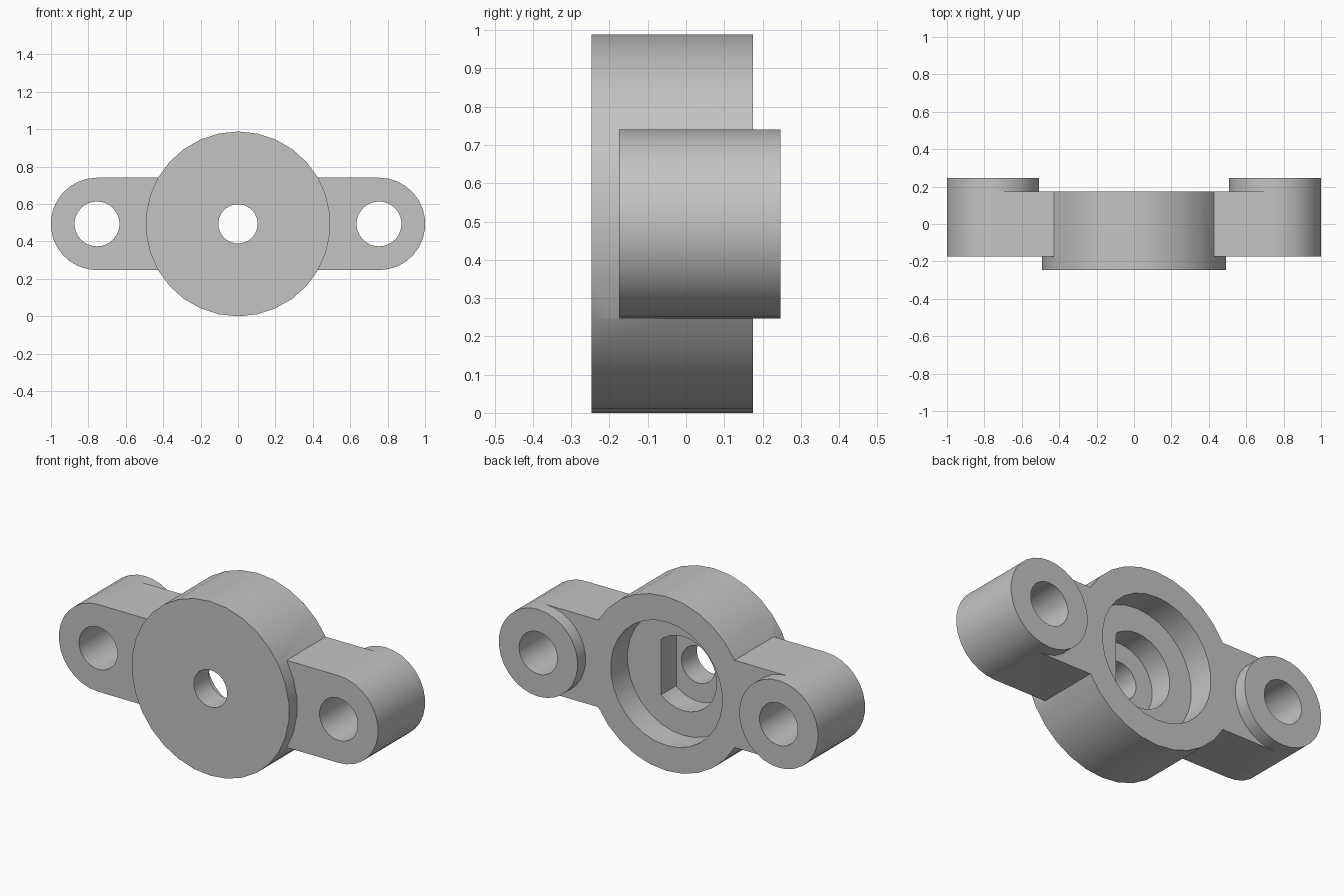
import bpy, bmesh, math
from mathutils import Vector

cube = bpy.data.objects.get("Cube")
if cube:
    bpy.data.objects.remove(cube, do_unlink=True)

MID = 0.494            # height of the main axis, equal to the hub radius
EAR_X, EAR_R = 0.754, 0.247
FRONT, BACK = -0.247, 0.175
EAR_FRONT, EAR_BACK = -0.175, 0.247

grey = bpy.data.materials.new("plain grey")
grey.use_nodes = True
COLOUR = (0.55, 0.55, 0.55, 1)
grey.diffuse_color = COLOUR
grey.node_tree.nodes["Principled BSDF"].inputs["Base Color"].default_value = COLOUR


def cylinder(name, radius, y0, y1, x=0):
    """Cylinder lying along y."""
    bpy.ops.mesh.primitive_cylinder_add(
        vertices=30, radius=radius, depth=y1 - y0,
        location=(x, (y0 + y1) / 2, MID), rotation=(math.pi / 2, 0, 0))
    obj = bpy.context.object
    obj.name = name
    bpy.ops.object.transform_apply(location=True, rotation=True, scale=True)
    return obj


def box(name, x0, x1, y0, y1, half_height):
    lo, hi = min(x0, x1), max(x0, x1)
    bpy.ops.mesh.primitive_cube_add(size=1, location=((lo + hi) / 2, (y0 + y1) / 2, MID))
    obj = bpy.context.object
    obj.name = name
    obj.scale = (hi - lo, y1 - y0, 2 * half_height)
    bpy.ops.object.transform_apply(location=True, rotation=True, scale=True)
    return obj


def combine(target, other, operation):
    """Apply a boolean and discard the helper."""
    mod = target.modifiers.new(operation.lower(), "BOOLEAN")
    mod.operation, mod.object, mod.solver = operation, other, "EXACT"
    bpy.context.view_layer.objects.active = target
    bpy.ops.object.modifier_apply(modifier=mod.name)
    bpy.data.objects.remove(other, do_unlink=True)


# Round hub with two mounting ears
body = cylinder("flanged_housing", MID, FRONT, BACK)
for side in (-1, 1):
    combine(body, box("arm", side * 0.4, side * EAR_X, EAR_FRONT, BACK, EAR_R), "UNION")
    combine(body, cylinder("ear", EAR_R, EAR_FRONT, EAR_BACK, side * EAR_X), "UNION")

# Screw holes through the ears
for side in (-1, 1):
    combine(body, cylinder("screw_hole", 0.12, -0.5, 0.5, side * EAR_X), "DIFFERENCE")

# Wide recess in the back, and the shaft hole
combine(body, cylinder("recess", 0.35, BACK - 0.15, 0.5), "DIFFERENCE")
combine(body, cylinder("shaft_hole", 0.105, -0.5, 0.5), "DIFFERENCE")

# D-shaped pocket in the recess floor, flat on the left
pocket = cylinder("pocket", 0.21, BACK - 0.285, 0.5)
bm = bmesh.new()
bm.from_mesh(pocket.data)
cut = bmesh.ops.bisect_plane(bm, geom=bm.verts[:] + bm.edges[:] + bm.faces[:],
                             plane_co=Vector((0.138, 0, 0)), plane_no=Vector((1, 0, 0)),
                             clear_outer=True)
bmesh.ops.contextual_create(bm, geom=[e for e in cut["geom_cut"]
                                      if isinstance(e, bmesh.types.BMEdge)])
bmesh.ops.recalc_face_normals(bm, faces=bm.faces[:])
bm.to_mesh(pocket.data)
bm.free()
combine(body, pocket, "DIFFERENCE")

# Colour and smooth shading with sharp rims
body.data.materials.clear()
body.data.materials.append(grey)
bpy.ops.object.select_all(action="DESELECT")
body.select_set(True)
bpy.context.view_layer.objects.active = body
bpy.ops.object.shade_smooth_by_angle(angle=math.radians(30))
